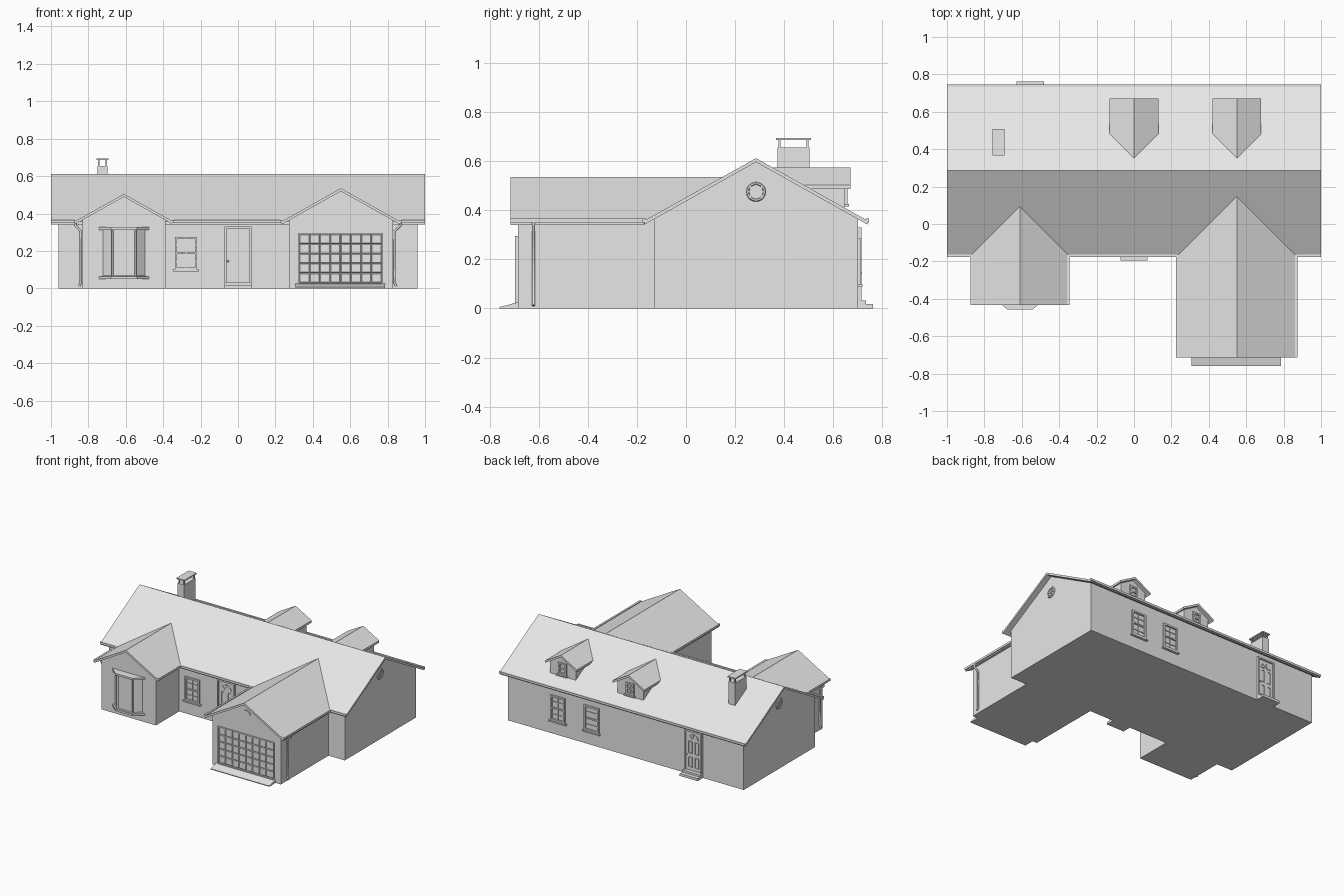
import bpy, bmesh, math
from mathutils import Matrix, Vector

old = bpy.data.objects.get("Cube")
if old:
    bpy.data.objects.remove(old, do_unlink=True)

grey = bpy.data.materials.new("plain_grey")
grey.use_nodes = True
grey.diffuse_color = (0.8, 0.8, 0.8, 1)
grey.node_tree.nodes["Principled BSDF"].inputs["Base Color"].default_value = (0.8, 0.8, 0.8, 1)

PITCH, THICK = 0.56, 0.016
RIDGE_Y, RIDGE_Z = 0.285, 0.612


def finish(name, bm):
    bmesh.ops.recalc_face_normals(bm, faces=bm.faces)
    mesh = bpy.data.meshes.new(name)
    bm.to_mesh(mesh)
    bm.free()
    mesh.materials.append(grey)
    obj = bpy.data.objects.new(name, mesh)
    bpy.context.collection.objects.link(obj)
    return obj


def add_box(bm, x0, x1, y0, y1, z0, z1):
    lo, hi = Vector((x0, y0, z0)), Vector((x1, y1, z1))
    size = hi - lo
    m = Matrix.Translation((lo + hi) / 2) @ Matrix.Diagonal((abs(size.x), abs(size.y), abs(size.z), 1))
    bmesh.ops.create_cube(bm, size=1, matrix=m)


def boxes(name, items):
    bm = bmesh.new()
    for item in items:
        add_box(bm, *item)
    return finish(name, bm)


def add_extrusion(bm, pts, vec):
    face = bm.faces.new([bm.verts.new(p) for p in pts])
    new = bmesh.ops.extrude_face_region(bm, geom=[face], use_keep_orig=True)["geom"]
    bmesh.ops.translate(bm, verts=[v for v in new if isinstance(v, bmesh.types.BMVert)], vec=vec)


def solid(name, pts, vec):
    bm = bmesh.new()
    add_extrusion(bm, pts, vec)
    return finish(name, bm)


def gable(c, half, base, ridge):
    eave = ridge - PITCH * half
    return [(c - half, base), (c + half, base), (c + half, eave), (c, ridge), (c - half, eave)]


# Main body and roof
solid("main_walls", [(-0.96, y, z) for y, z in gable(RIDGE_Y, 0.415, 0, RIDGE_Z - THICK)], (1.92, 0, 0))
bm = bmesh.new()
for s in (-1, 1):
    y, z = RIDGE_Y + s * 0.453, RIDGE_Z - PITCH * 0.453
    add_extrusion(bm, [(-1, RIDGE_Y, RIDGE_Z), (1, RIDGE_Y, RIDGE_Z), (1, y, z), (-1, y, z)], (0, 0, -THICK))
finish("main_roof", bm)


# Gabled projections whose roofs meet the main slope in valleys
def projection(name, c, wall, half, ridge, front, wall_front, wall_back, base, side):
    solid(name + "_walls", [(x, wall_front, z) for x, z in gable(c, wall, base, ridge - THICK)],
          (0, wall_back - wall_front, 0))
    eave = ridge - PITCH * half
    y_ridge = RIDGE_Y + side * (RIDGE_Z - ridge) / PITCH
    y_eave = RIDGE_Y + side * (RIDGE_Z - eave) / PITCH
    bm = bmesh.new()
    for s in (-1, 1):
        x = c + s * half
        add_extrusion(bm, [(c, front, ridge), (c, y_ridge, ridge), (x, y_eave, eave), (x, front, eave)],
                      (0, 0, -THICK))
    finish(name + "_roof", bm)


projection("right_wing", -0.61, 0.222, 0.258, 0.505, -0.432, -0.40, -0.13, 0, -1)
projection("garage", 0.55, 0.278, 0.318, 0.535, -0.715, -0.685, -0.13, 0, -1)
for label, x in (("right", 0.0), ("left", 0.55)):
    projection(label + "_dormer", x, 0.105, 0.13, 0.575, 0.67, 0.645, 0.40, 0.40, 1)

# Gutters
G0, G1 = 0.350, 0.366
gutters = [(-1, 1, 0.732, 0.746, G0, G1)]
for a, b in ((-1, -0.87), (-0.35, 0.23), (0.87, 1)):
    gutters.append((a, b, -0.177, -0.163, G0, G1))
for c, half, front in ((-0.61, 0.258, -0.432), (0.55, 0.318, -0.715)):
    for s in (-1, 1):
        x = c + s * half
        gutters.append((x - 0.007, x + 0.007, front, -0.165, G0, G1))
boxes("gutters", gutters)


# Downspouts
def downspout(name, s, y, x_eave, x_wall):
    curve = bpy.data.curves.new(name, "CURVE")
    curve.dimensions = "3D"
    curve.bevel_depth = 0.007
    curve.bevel_resolution = 1
    curve.use_fill_caps = True
    path = [(x_eave, 0.352), (x_eave, 0.335), (x_wall, 0.305), (x_wall, 0.03), (x_wall + 0.01, 0.012)]
    spline = curve.splines.new("POLY")
    spline.points.add(len(path) - 1)
    for p, (x, z) in zip(spline.points, path):
        p.co = (s * x, y, z, 1)
    curve.materials.append(grey)
    bpy.context.collection.objects.link(bpy.data.objects.new(name, curve))


downspout("left_downspout", 1, -0.62, 0.868, 0.836)
downspout("right_downspout", -1, -0.36, 0.868, 0.840)


# Trim frame on a wall facing f (-1 front, 1 back)
def frame(x0, x1, z0, z1, y, f, w, d):
    return [(x0, x0 + w, y, y + f * d, z0, z1), (x1 - w, x1, y, y + f * d, z0, z1),
            (x0 + w, x1 - w, y, y + f * d, z1 - w, z1), (x0 + w, x1 - w, y, y + f * d, z0, z0 + w)]


def window(name, c, y, f, w, z0, z1, rows):
    h = w / 2
    mid = (z0 + z1) / 2
    parts = frame(c - h, c + h, z0, z1, y, f, 0.012, 0.012)
    parts += [(c - h - 0.01, c + h + 0.01, y, y + f * 0.018, z0 - 0.01, z0),
              (c - h, c + h, y, y + f * 0.009, mid - 0.005, mid + 0.005),
              (c - 0.002, c + 0.002, y, y + f * 0.005, z0, z1)]
    for i in range(1, rows):
        z = z0 + (z1 - z0) * i / rows
        parts.append((c - h, c + h, y, y + f * 0.005, z - 0.002, z + 0.002))
    boxes(name, parts)


window("front_window", -0.278, -0.13, -1, 0.12, 0.10, 0.275, 4)
window("back_window_left", 0.55, 0.70, 1, 0.12, 0.10, 0.285, 4)
window("back_window_right", 0.275, 0.70, 1, 0.12, 0.10, 0.285, 4)
window("right_dormer_window", 0.0, 0.645, 1, 0.065, 0.425, 0.51, 2)
window("left_dormer_window", 0.55, 0.645, 1, 0.065, 0.425, 0.51, 2)


# Doors with panels, fanlight and knob
def door(name, c, y, f):
    parts = frame(c - 0.072, c + 0.072, 0.02, 0.33, y, f, 0.011, 0.014)
    parts.append((c - 0.061, c + 0.061, y, y + f * 0.004, 0.03, 0.32))
    for s in (-1, 1):
        a, b = c + s * 0.010, c + s * 0.042
        for z0, z1 in ((0.055, 0.13), (0.155, 0.245)):
            parts += frame(min(a, b), max(a, b), z0, z1, y, f, 0.005, 0.008)
    boxes(name, parts)
    bm = bmesh.new()
    for i in range(4):
        a0, a1 = (math.radians(45 * i + k) for k in (4, 41))
        pts = [(c + r * math.cos(a), y + f * 0.003, 0.26 + r * math.sin(a))
               for r, a in ((0.014, a0), (0.042, a0), (0.042, a1), (0.014, a1))]
        add_extrusion(bm, pts, (0, f * 0.006, 0))
    finish(name + "_fanlight", bm)
    bm = bmesh.new()
    bmesh.ops.create_uvsphere(bm, u_segments=10, v_segments=6, radius=0.006,
                              matrix=Matrix.Translation((c + f * 0.053, y + f * 0.01, 0.145)))
    finish(name + "_knob", bm)


door("front_door", 0.0, -0.13, -1)
door("back_door", -0.555, 0.70, 1)
boxes("front_step", [(-0.073, 0.073, -0.195, -0.13, 0, 0.018), (-0.073, 0.073, -0.165, -0.13, 0.018, 0.033)])
boxes("back_step", [(-0.628, -0.482, 0.70, 0.762, 0, 0.018), (-0.628, -0.482, 0.70, 0.733, 0.018, 0.033)])

# Garage door, trim and ramp
bm = bmesh.new()
place = (Matrix.Translation((0.548, -0.687, 0.16)) @ Matrix.Rotation(math.pi / 2, 4, "X")
         @ Matrix.Diagonal((0.44, 0.26, 1, 1)))
bmesh.ops.create_grid(bm, x_segments=8, y_segments=5, size=0.5, matrix=place)
bmesh.ops.inset_individual(bm, faces=bm.faces[:], thickness=0.006, depth=0.004)
finish("garage_door", bm)
boxes("garage_trim", frame(0.32, 0.776, 0.02, 0.295, -0.685, -1, 0.008, 0.012))
solid("garage_ramp", [(0.308, -0.76, 0), (0.308, -0.685, 0), (0.308, -0.685, 0.025), (0.308, -0.76, 0.006)],
      (0.478, 0, 0))


# Bay window with inset panes, sill and head
def bay_outline(z, grow):
    return [(-0.735 - grow, -0.39, z), (-0.735 - grow, -0.40, z), (-0.675 - grow / 2, -0.448 - grow, z),
            (-0.545 + grow / 2, -0.448 - grow, z), (-0.485 + grow, -0.40, z), (-0.485 + grow, -0.39, z)]


bay = solid("bay_window", bay_outline(0.06, 0), (0, 0, 0.26))
bm = bmesh.new()
bm.from_mesh(bay.data)
panes = [f for f in bm.faces if abs(f.normal.z) < 0.1 and f.normal.y < -0.3]
bmesh.ops.inset_individual(bm, faces=panes, thickness=0.012, depth=-0.008)
bm.to_mesh(bay.data)
bm.free()
solid("bay_sill", bay_outline(0.05, 0.008), (0, 0, 0.014))
solid("bay_head", bay_outline(0.313, 0.008), (0, 0, 0.014))


# Round vents on the main gables
for label, s in (("right", -1), ("left", 1)):
    bpy.ops.mesh.primitive_torus_add(major_segments=20, minor_segments=6, major_radius=0.034, minor_radius=0.006,
                                     location=(s * 0.96, RIDGE_Y, 0.475), rotation=(0, math.pi / 2, 0))
    ring = bpy.context.object
    ring.name = label + "_vent_ring"
    ring.data.materials.append(grey)
    bpy.ops.object.shade_smooth_by_angle()
    a, b = s * 0.955, s * 0.965
    bars = [(a, b, RIDGE_Y - 0.003, RIDGE_Y + 0.003, 0.443, 0.507)]
    for dz in (-0.018, 0, 0.018):
        r = math.sqrt(0.033 ** 2 - dz ** 2)
        bars.append((a, b, RIDGE_Y - r, RIDGE_Y + r, 0.472 + dz, 0.478 + dz))
    boxes(label + "_vent_bars", bars)

# Half-round vent on the garage gable
arc = [(0.55 + 0.032 * math.cos(math.pi * i / 10), -0.685, 0.442 + 0.03 * math.sin(math.pi * i / 10))
       for i in range(11)]
solid("garage_vent", arc, (0, -0.006, 0))

# Chimney with posts and cap
chimney = [(-0.752, -0.698, 0.372, 0.503, 0.45, 0.655), (-0.757, -0.693, 0.367, 0.508, 0.685, 0.694)]
for x in (-0.745, -0.705):
    for y in (0.38, 0.495):
        chimney.append((x - 0.004, x + 0.004, y - 0.004, y + 0.004, 0.65, 0.69))
boxes("chimney", chimney)
